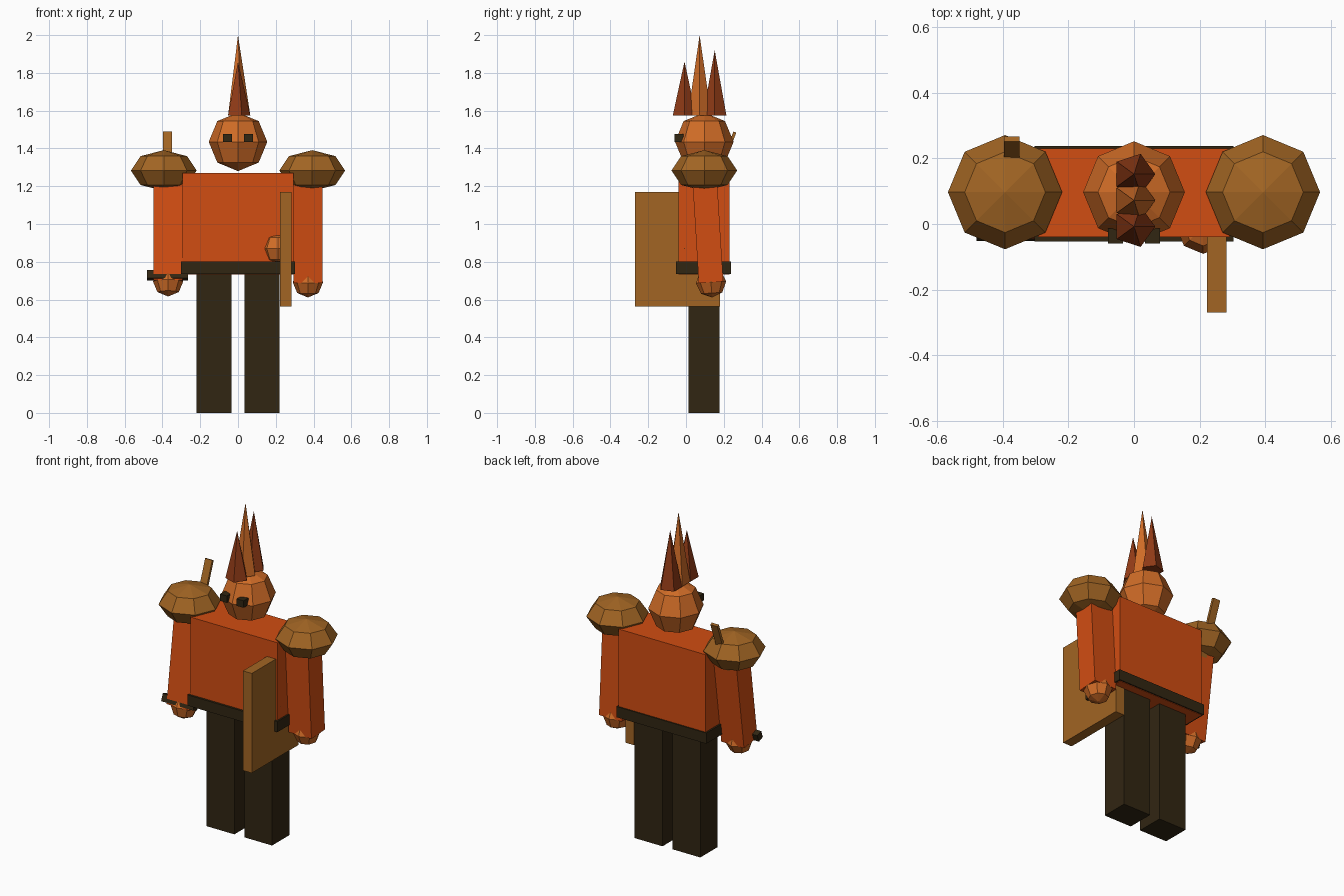
import bpy
import bmesh
from math import radians, cos, sin, tau
from mathutils import Matrix, Vector

if "Cube" in bpy.data.objects:
    bpy.data.objects.remove(bpy.data.objects["Cube"])


def material(name, rgb):
    mat = bpy.data.materials.new(name)
    mat.use_nodes = True
    mat.diffuse_color = (*rgb, 1)
    mat.node_tree.nodes["Principled BSDF"].inputs["Base Color"].default_value = (*rgb, 1)
    return mat


ORANGE = material("orange cloth", (0.64, 0.074, 0.006))
DARK = material("dark leather", (0.031, 0.019, 0.006))
BROWN = material("brown wood", (0.36, 0.13, 0.017))
SKIN = material("copper skin", (0.63, 0.15, 0.02))
RUST = material("rust red", (0.28, 0.043, 0.008))


def finish(name, bm, mat, tilt=0, pivot=(0, 0, 0)):
    """Tilt the mesh about the x axis through a pivot and make it an object."""
    p = Matrix.Translation(pivot)
    bm.transform(p @ Matrix.Rotation(radians(tilt), 4, "X") @ p.inverted())
    bmesh.ops.recalc_face_normals(bm, faces=bm.faces)
    mesh = bpy.data.meshes.new(name)
    bm.to_mesh(mesh)
    bm.free()
    mesh.materials.append(mat)
    obj = bpy.data.objects.new(name, mesh)
    bpy.context.collection.objects.link(obj)
    return obj


def box(name, centre, size, mat, **turn):
    bm = bmesh.new()
    bmesh.ops.create_cube(bm, size=1)
    bm.transform(Matrix.Translation(centre) @ Matrix.Diagonal((*size, 1)))
    return finish(name, bm, mat, **turn)


def ball(name, centre, radius, mat, flat=1, **turn):
    bm = bmesh.new()
    bmesh.ops.create_uvsphere(bm, u_segments=8, v_segments=4, radius=radius)
    bm.transform(Matrix.Translation(centre) @ Matrix.Diagonal((1, 1, flat, 1)))
    return finish(name, bm, mat, **turn)


def spike(name, y, base, tip, mat, radius=0.065, sides=5):
    bm = bmesh.new()
    ring = [bm.verts.new((radius * cos(tau * i / sides),
                          y + radius * sin(tau * i / sides), base))
            for i in range(sides)]
    apex = bm.verts.new((0, y, tip))
    bm.faces.new(ring)
    for i in range(sides):
        bm.faces.new((ring[i], ring[(i + 1) % sides], apex))
    return finish(name, bm, mat)


# Body
box("torso", (0, 0.095, 1.002), (0.585, 0.27, 0.538), ORANGE)
box("belt", (0, 0.092, 0.768), (0.605, 0.29, 0.065), DARK)

# Head with a row of three spikes
ball("head", (0, 0.097, 1.435), 0.155, SKIN)
spike("front_spike", -0.008, 1.575, 1.86, RUST)
spike("middle_spike", 0.072, 1.575, 2.0, SKIN)
spike("back_spike", 0.152, 1.575, 1.92, RUST)

# Paired parts: the right arm swings forward, the left arm back
for side, sign, swing in (("left", 1, 3.5), ("right", -1, -8)):
    box(side + "_eye", (sign * 0.056, -0.037, 1.455), (0.046, 0.046, 0.042), DARK)
    box(side + "_leg", (sign * 0.127, 0.095, 0.37), (0.187, 0.165, 0.74), DARK)
    ball(side + "_shoulder", (sign * 0.393, 0.097, 1.283), 0.174, BROWN, flat=0.62)
    turn = dict(tilt=swing, pivot=(0, 0.097, 1.27))
    box(side + "_arm", (sign * 0.37, 0.097, 0.97), (0.153, 0.13, 0.56), ORANGE, **turn)
    ball(side + "_hand", (sign * 0.37, 0.097, 0.69), 0.08, SKIN, **turn)

# Shield with its round boss
box("shield", (0.252, -0.045, 0.867), (0.06, 0.45, 0.605), BROWN)
ball("shield_boss", (0.211, -0.008, 0.87), 0.083, SKIN)

# Sword leaning back over the right shoulder
guard = Vector((-0.373, -0.025, 0.728))
lean = dict(tilt=-20.5, pivot=guard)
box("sword_guard", guard, (0.215, 0.04, 0.045), DARK, **lean)
box("sword_blade", guard + Vector((0, 0, 0.405)), (0.047, 0.016, 0.81), BROWN, **lean)
